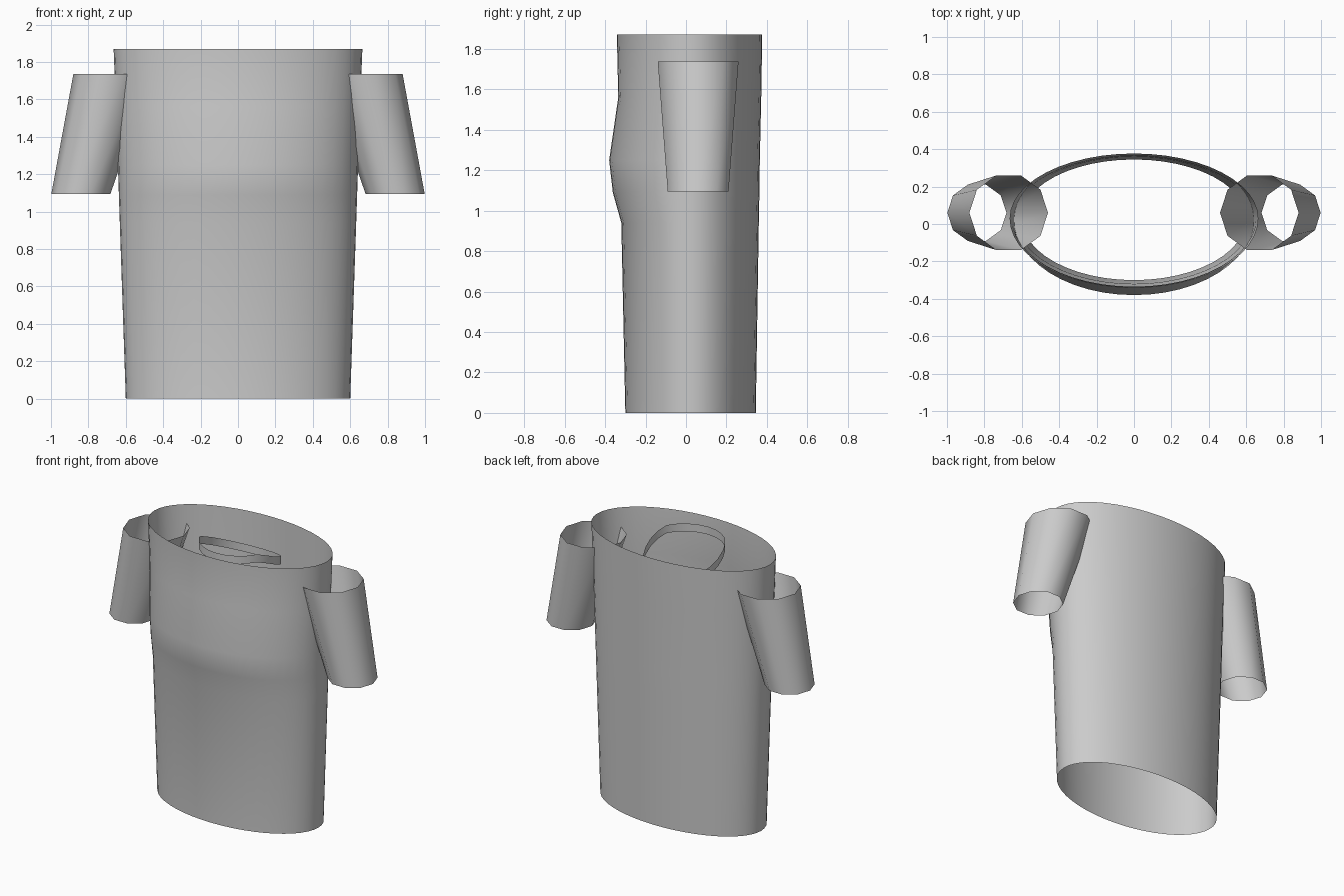
import bpy, bmesh
from math import cos, sin, pi

if "Cube" in bpy.data.objects:
    bpy.data.objects.remove(bpy.data.objects["Cube"])


def loft(name, rings, n):
    """Skin a closed open-ended tube; each ring is a function angle -> point."""
    bm = bmesh.new()
    rows = [[bm.verts.new(r(2 * pi * i / n)) for i in range(n)] for r in rings]
    for a, b in zip(rows, rows[1:]):
        for i in range(n):
            j = (i + 1) % n
            bm.faces.new((a[i], a[j], b[j], b[i]))
    bmesh.ops.recalc_face_normals(bm, faces=bm.faces)
    for f in bm.faces:
        f.smooth = True
    me = bpy.data.meshes.new(name)
    bm.to_mesh(me)
    bm.free()
    ob = bpy.data.objects.new(name, me)
    bpy.context.collection.objects.link(ob)
    return ob


def oval(x, front, back, z, yc=0.03):
    """Oval with separate front and back depths."""
    def point(t):
        s = sin(t)
        return (x * cos(t), yc + s * ((back - yc) if s > 0 else (yc - front)), z)
    return point


def circle(cx, cy, z, r):
    return lambda t: (cx + r * cos(t), cy + r * sin(t), z)


# Shirt body: open oval tube with a fuller chest at the front
profile = [  # half width, front y, back y, z
    (0.60, -0.300, 0.345, 0.0),
    (0.632, -0.32, 0.36, 0.94),
    (0.637, -0.362, 0.363, 1.09),
    (0.642, -0.38, 0.365, 1.25),
    (0.653, -0.335, 0.372, 1.56),
    (0.665, -0.342, 0.377, 1.87),
]
loft("shirt_body", [oval(*p) for p in profile], 48)

# Sleeves: ten-sided tapered tubes running into the body
for side, label in ((-1, "left"), (1, "right")):
    flip = 0 if side > 0 else pi
    loft(f"{label}_sleeve",
         [circle(side * 0.84, 0.06, 1.095, 0.158),
          circle(side * 0.67, 0.06, 1.737, 0.21)], 10)


# Neck band: thin upright loop inside the top, dropping towards the back
def band(z):
    def point(t):
        y = 0.26 * sin(t)
        return (0.26 * cos(t), 0.02 + y, z - 0.45 * max(0, y + 0.12))
    return point


loft("neck_band", [band(1.80), band(1.855)], 24)
